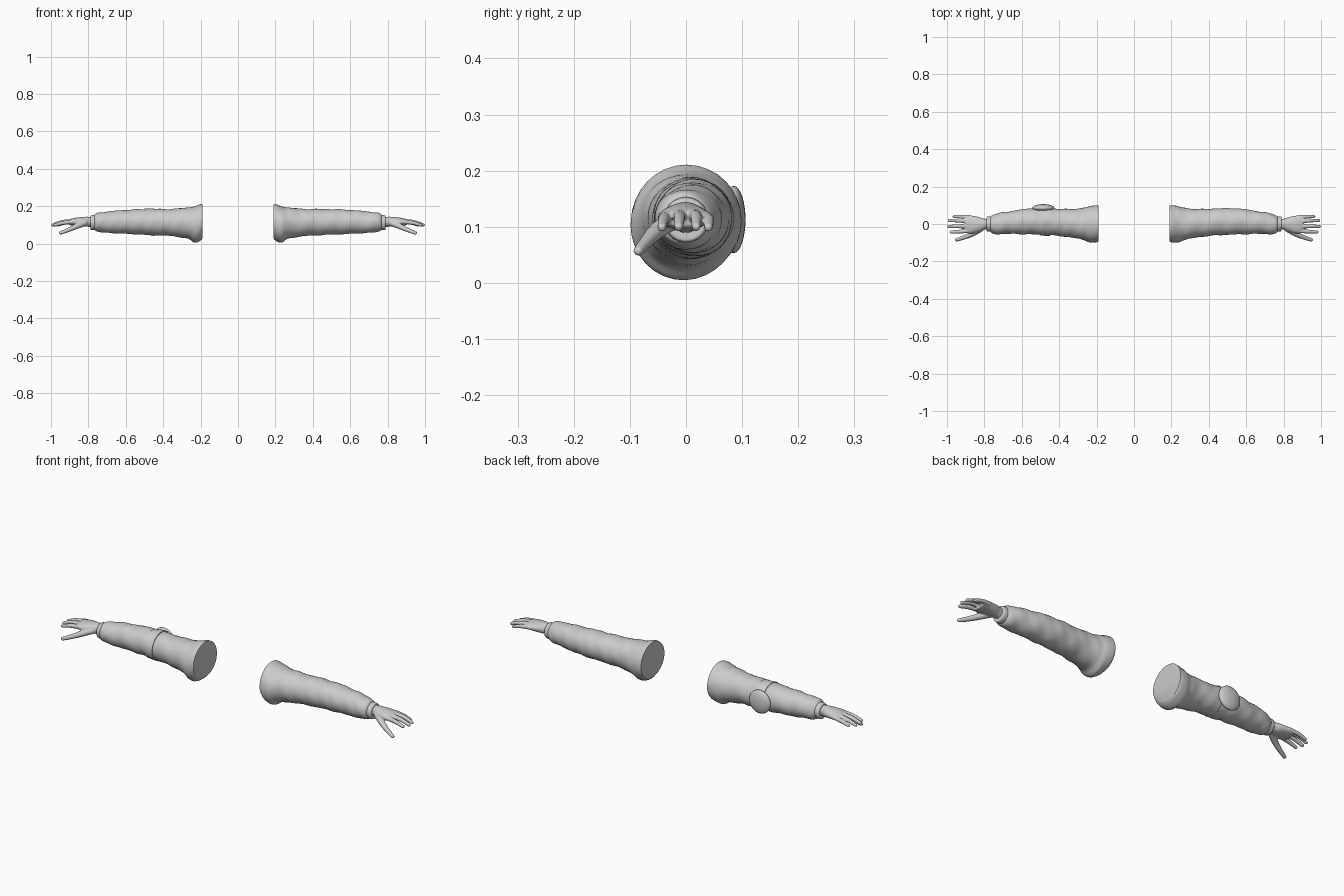
import bpy, bmesh, math
from mathutils import Vector

if "Cube" in bpy.data.objects:
    bpy.data.objects.remove(bpy.data.objects["Cube"])

grey = bpy.data.materials.new("soft grey")
grey.diffuse_color = (0.6, 0.6, 0.6, 1)
grey.use_nodes = True
grey.node_tree.nodes["Principled BSDF"].inputs["Base Color"].default_value = grey.diffuse_color

# Sleeve outline: x, y min, y max, z min, z max
SLEEVE = [
    (.190, -.095, .100, .028, .208), (.205, -.100, .100, .014, .208),
    (.235, -.098, .095, .006, .200), (.270, -.085, .086, .026, .193),
    (.350, -.070, .080, .040, .186), (.450, -.060, .083, .046, .185),
    (.550, -.056, .083, .050, .183), (.650, -.053, .070, .055, .176),
    (.730, -.054, .056, .060, .168), (.760, -.050, .046, .068, .160),
    (.770, -.036, .036, .078, .148)]
CUFF = [(.755, -.036, .036, .076, .150), (.765, -.040, .040, .072, .153),
        (.780, -.040, .040, .072, .152), (.789, -.036, .037, .075, .149),
        (.789, -.026, .028, .084, .140)]
PALM = [(.770, -.025, .026, .088, .140), (.800, -.030, .028, .090, .144),
        (.830, -.042, .038, .092, .143), (.865, -.050, .044, .095, .139),
        (.890, -.050, .046, .097, .134), (.905, -.044, .042, .100, .128)]
# Digits: path points, then start and end radius
DIGITS = [
    ([(.870, .034, .117), (.920, .040, .112), (.962, .040, .099)], .012, .008),
    ([(.870, .012, .120), (.935, .018, .117), (.988, .018, .100)], .013, .008),
    ([(.870, -.012, .121), (.940, -.012, .116), (.992, -.013, .100)], .013, .008),
    ([(.870, -.036, .118), (.930, -.040, .112), (.979, -.043, .099)], .013, .008),
    ([(.815, -.022, .113), (.865, -.053, .092), (.905, -.070, .074),
      (.948, -.085, .057)], .018, .009)]


def spline(rows, u):
    """Smooth value along a list of rows, u from 0 to 1."""
    t = u * (len(rows) - 1)
    i = min(int(t), len(rows) - 2)
    f = t - i
    a, b, c, d = (rows[max(0, min(len(rows) - 1, i + k))] for k in (-1, 0, 1, 2))
    return [q + .5 * f * (r - p + f * (2*p - 5*q + 4*r - s + f * (3*(q - r) + s - p)))
            for p, q, r, s in zip(a, b, c, d)]


def skin(bm, rings):
    """Bridge closed rings of points and cap both ends."""
    vs = [[bm.verts.new(p) for p in ring] for ring in rings]
    n = len(vs[0])
    for a, b in zip(vs, vs[1:]):
        for j in range(n):
            k = (j + 1) % n
            bm.faces.new((a[j], a[k], b[k], b[j]))
    bm.faces.new(vs[0])
    bm.faces.new(vs[-1])


def oval(row, n, side, grow=0, folds=0):
    x, y0, y1, z0, z1 = row
    pts = []
    for j in range(n):
        a = math.tau * j / n
        w = grow + folds * (math.sin(55*x + 2*a) + .7 * math.sin(90*x - 3*a + 1))
        pts.append((side * x, (y0 + y1)/2 + ((y1 - y0)/2 + w) * math.cos(a),
                    (z0 + z1)/2 + ((z1 - z0)/2 + w) * math.sin(a)))
    return pts


def finish(name, bm, angle=50):
    bmesh.ops.recalc_face_normals(bm, faces=bm.faces)
    me = bpy.data.meshes.new(name)
    bm.to_mesh(me)
    bm.free()
    me.materials.append(grey)
    ob = bpy.data.objects.new(name, me)
    bpy.context.collection.objects.link(ob)
    bpy.ops.object.select_all(action='DESELECT')
    ob.select_set(True)
    bpy.context.view_layer.objects.active = ob
    bpy.ops.object.shade_smooth_by_angle(angle=math.radians(angle))
    return ob


def tube(name, rows, side, steps, u0=0, u1=1, grow=0, folds=0):
    bm = bmesh.new()
    skin(bm, [oval(spline(rows, u0 + (u1 - u0) * i / steps), 32, side, grow, folds)
              for i in range(steps + 1)])
    return finish(name, bm)


def digit(bm, path, r0, r1, side):
    rings = []
    for i in range(15):
        u = min(1, i / 10)
        p = Vector(spline(path, u))
        d = (Vector(spline(path, min(1, u + .02))) - Vector(spline(path, u - .02 if u else 0))).normalized()
        r = r0 + (r1 - r0) * u
        if i > 10:  # rounded tip
            t = (i - 10) / 4 * 1.45
            p += d * r * math.sin(t)
            r *= math.cos(t)
        s = d.cross(Vector((0, 0, 1))).normalized()
        up = s.cross(d)
        ring = [p + r * (s * math.cos(math.tau*j/12) + up * math.sin(math.tau*j/12))
                for j in range(12)]
        rings.append([(side * q.x, q.y, q.z) for q in ring])
    skin(bm, rings)


for side, label in ((-1, "left"), (1, "right")):
    tube(label + "_sleeve", SLEEVE, side, 60, folds=.0013)
    tube(label + "_cuff", CUFF, side, 12)
    # Hand: palm and digits fused into one skin
    bm = bmesh.new()
    skin(bm, [oval(spline(PALM, i / 12), 24, side) for i in range(13)])
    for path, r0, r1 in DIGITS:
        digit(bm, path, r0, r1, side)
    hand = finish(label + "_hand", bm, 180)
    fuse = hand.modifiers.new("fuse", 'REMESH')
    fuse.mode = 'VOXEL'
    fuse.voxel_size = .003
    fuse.use_smooth_shade = True
    soft = hand.modifiers.new("soften", 'SMOOTH')
    soft.factor = .5
    soft.iterations = 3

# Arm band and round elbow pad, on one sleeve only
tube("arm_band", SLEEVE, -1, 6, .5, .55, grow=.0035, folds=.0013)
bm = bmesh.new()
bmesh.ops.create_uvsphere(bm, u_segments=32, v_segments=16, radius=1)
for v in bm.verts:
    x, y, z = v.co
    v.co = (-.485 + .06 * x, .085 + .021 * y, .113 + .06 * z)
finish("elbow_pad", bm)
